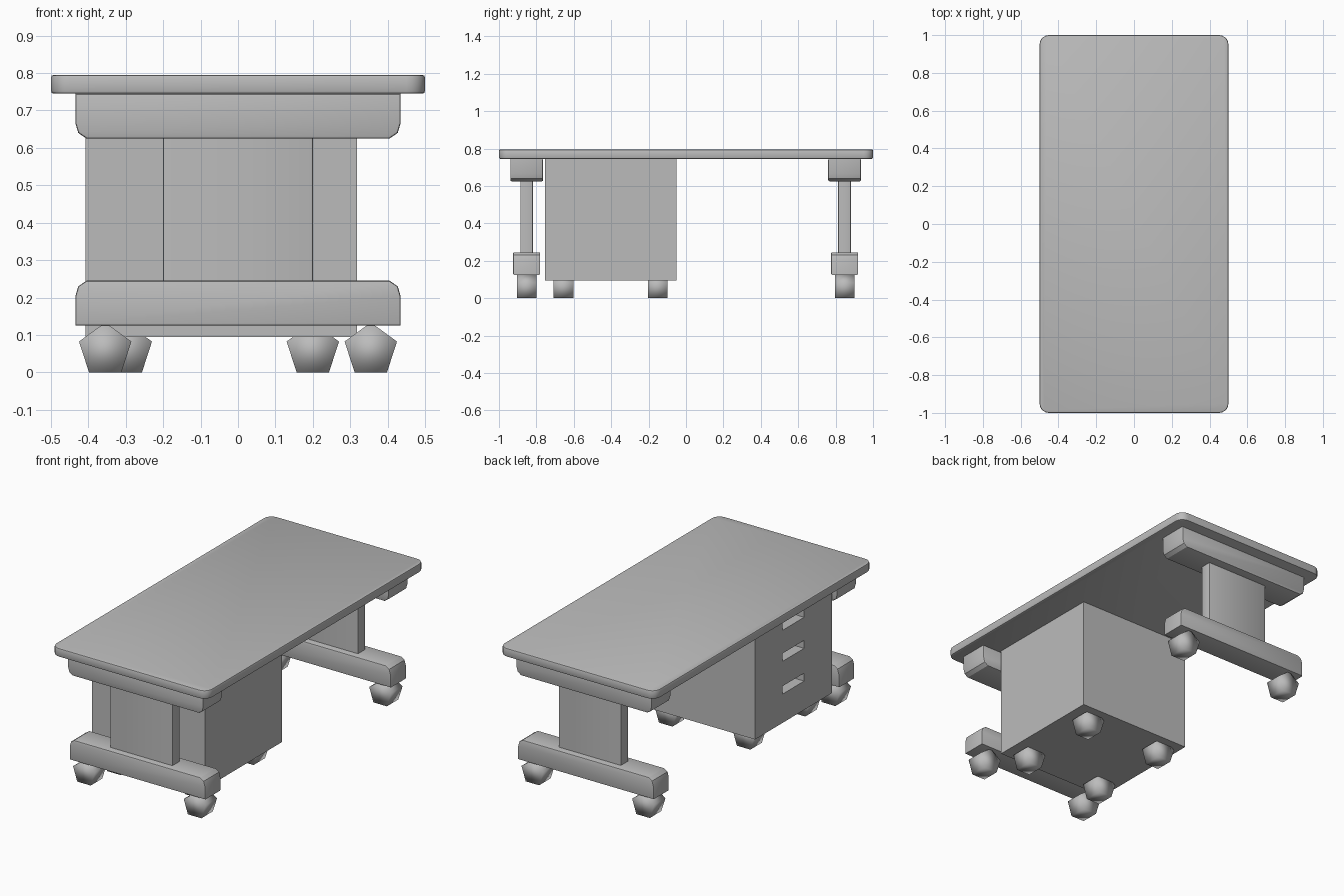
import bpy, bmesh, math
from mathutils import Vector

if "Cube" in bpy.data.objects:
    bpy.data.objects.remove(bpy.data.objects["Cube"])

grey = bpy.data.materials.new("plain_grey")
grey.diffuse_color = (0.5, 0.5, 0.5, 1)
grey.use_nodes = True
grey.node_tree.nodes["Principled BSDF"].inputs["Base Color"].default_value = grey.diffuse_color


def make_object(name, bm, smooth_angle=30):
    bmesh.ops.recalc_face_normals(bm, faces=bm.faces[:])
    me = bpy.data.meshes.new(name)
    bm.to_mesh(me)
    bm.free()
    me.materials.append(grey)
    ob = bpy.data.objects.new(name, me)
    bpy.context.collection.objects.link(ob)
    bpy.ops.object.select_all(action='DESELECT')
    bpy.context.view_layer.objects.active = ob
    ob.select_set(True)
    if smooth_angle:
        bpy.ops.object.shade_smooth_by_angle(angle=math.radians(smooth_angle))
    return ob


def box_bm(x0, x1, y0, y1, z0, z1):
    bm = bmesh.new()
    bmesh.ops.create_cube(bm, size=1)
    for v in bm.verts:
        v.co = Vector(((x0 + x1) / 2 + v.co.x * (x1 - x0),
                       (y0 + y1) / 2 + v.co.y * (y1 - y0),
                       (z0 + z1) / 2 + v.co.z * (z1 - z0)))
    return bm


def bevel(bm, edges, width, segments):
    bmesh.ops.bevel(bm, geom=edges, offset=width, segments=segments,
                    profile=0.5, affect='EDGES')


def profile_bm(points, y, width):
    """Extrude an x-z outline along y, centred on y."""
    bm = bmesh.new()
    face = bm.faces.new([bm.verts.new((px, y - width / 2, pz)) for px, pz in points])
    ext = bmesh.ops.extrude_face_region(bm, geom=[face])
    verts = [g for g in ext["geom"] if isinstance(g, bmesh.types.BMVert)]
    bmesh.ops.translate(bm, verts=verts, vec=(0, width, 0))
    bmesh.ops.recalc_face_normals(bm, faces=bm.faces[:])
    return bm


def beam(name, y, width, z_square, z_round):
    """Beam whose ends are rounded off towards z_round."""
    s = 1 if z_round > z_square else -1
    half = [(0.435, z_square), (0.435, z_round - s * 0.042),
            (0.427, z_round - s * 0.015), (0.405, z_round)]
    bm = profile_bm(half + [(-x, z) for x, z in reversed(half)], y, width)
    rim = [e for e in bm.edges if abs(e.verts[0].co.y - e.verts[1].co.y) < 1e-5]
    bevel(bm, rim, 0.006, 2)
    make_object(name, bm)


def caster(name, x, y):
    """Five-sided wheel with its axle along y, flat side down."""
    r = 0.0736
    zc = r * math.cos(math.pi / 5)
    pts = [(x + r * math.sin(i * math.tau / 5), zc + r * math.cos(i * math.tau / 5))
           for i in range(5)]
    make_object(name, profile_bm(pts, y, 0.105), 180)


# Table top: rounded corners, softened rim
bm = box_bm(-0.5, 0.5, -1, 1, 0.745, 0.795)
bevel(bm, [e for e in bm.edges
           if abs(e.verts[0].co.z - e.verts[1].co.z) > 0.01], 0.05, 5)
bevel(bm, [e for e in bm.edges
           if abs(e.verts[0].co.z - e.verts[1].co.z) < 1e-5], 0.007, 2)
make_object("table_top", bm)

# Two leg frames: upper beam, column, foot beam, casters
for end, y in (("front", -0.852), ("back", 0.848)):
    beam(end + "_upper_beam", y, 0.175, 0.745, 0.625)
    beam(end + "_foot_beam", y, 0.145, 0.125, 0.245)
    bm = box_bm(-0.2, 0.2, y - 0.034, y + 0.034, 0.24, 0.63)
    bevel(bm, [e for e in bm.edges
               if abs(e.verts[0].co.z - e.verts[1].co.z) > 0.1], 0.005, 2)
    make_object(end + "_column", bm)
    for side, x in (("left", -0.355), ("right", 0.355)):
        caster(f"{end}_{side}_foot_caster", x, y)

# Drawer cabinet with three recessed hand slots on its -x side
bm = box_bm(-0.408, 0.318, -0.755, -0.05, 0.095, 0.746)
slots = [(z - 0.023, z + 0.023) for z in (0.285, 0.475, 0.655)]
cuts = [((0, y, 0), (0, 1, 0)) for y in (-0.5, -0.3)]
cuts += [((0, 0, z), (0, 0, 1)) for pair in slots for z in pair]
for co, no in cuts:
    bmesh.ops.bisect_plane(bm, geom=bm.verts[:] + bm.edges[:] + bm.faces[:],
                           plane_co=co, plane_no=no)
slot_faces = []
for f in bm.faces:
    c = f.calc_center_median()
    if c.x < -0.4 and -0.5 < c.y < -0.3 and any(a < c.z < b for a, b in slots):
        slot_faces.append(f)
for f in slot_faces:
    ext = bmesh.ops.extrude_discrete_faces(bm, faces=[f])
    bmesh.ops.translate(bm, verts=ext["faces"][0].verts[:], vec=(0.08, 0, 0))
make_object("drawer_cabinet", bm, 0)

# Cabinet casters
for end, y in (("front", -0.655), ("back", -0.152)):
    for side, x in (("left", -0.30), ("right", 0.20)):
        caster(f"cabinet_{end}_{side}_caster", x, y)
